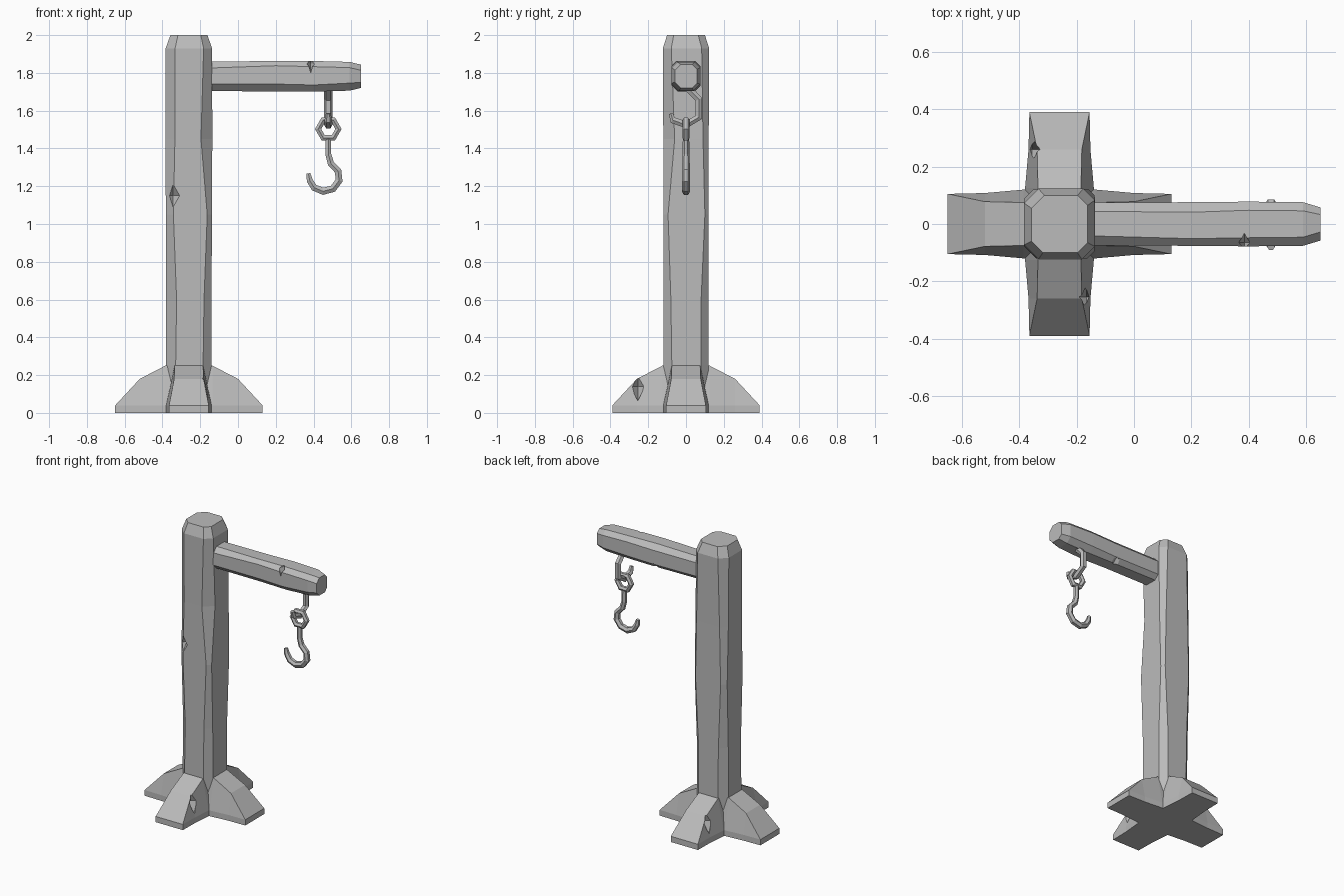
import bpy, bmesh
from math import cos, sin, pi
from mathutils import Vector

cube = bpy.data.objects.get("Cube")
if cube:
    bpy.data.objects.remove(cube, do_unlink=True)

grey = bpy.data.materials.new("plain grey")
grey.use_nodes = True
COLOUR = (0.5, 0.5, 0.5, 1)
grey.diffuse_color = COLOUR
grey.node_tree.nodes["Principled BSDF"].inputs["Base Color"].default_value = COLOUR

POST_X = -0.26


def finish(bm, name):
    bmesh.ops.remove_doubles(bm, verts=bm.verts, dist=0.0005)
    bmesh.ops.recalc_face_normals(bm, faces=bm.faces)
    mesh = bpy.data.meshes.new(name)
    bm.to_mesh(mesh)
    bm.free()
    mesh.materials.append(grey)
    obj = bpy.data.objects.new(name, mesh)
    bpy.context.collection.objects.link(obj)
    return obj


def loft(name, rings, closed=False):
    """Skin a list of equal-length point rings; cap the ends unless closed."""
    bm = bmesh.new()
    loops = [[bm.verts.new(p) for p in ring] for ring in rings]
    n = len(rings[0])
    pairs = list(zip(loops, loops[1:]))
    if closed:
        pairs.append((loops[-1], loops[0]))
    else:
        bm.faces.new(loops[0])
        bm.faces.new(loops[-1])
    for a, b in pairs:
        for i in range(n):
            j = (i + 1) % n
            bm.faces.new((a[i], a[j], b[j], b[i]))
    return finish(bm, name)


def octagon(hu, hv, cuts):
    """Rectangle with its four corners cut, each by its own amount."""
    a, b, c, d = cuts
    return [(-hu, -hv + a), (-hu + a, -hv), (hu - b, -hv), (hu, -hv + b),
            (hu, hv - c), (hu - c, hv), (-hu + d, hv), (-hu, hv - d)]


def chip(obj, centre, size):
    """Chop a small pointed dent out of an object."""
    bm = bmesh.new()
    for axis in range(3):
        for sign in (-1, 1):
            p = Vector(centre)
            p[axis] += sign * size[axis]
            bm.verts.new(p)
    bmesh.ops.convex_hull(bm, input=bm.verts)
    cutter = finish(bm, "chip_cutter")
    cutter.hide_render = True
    mod = obj.modifiers.new("chip", "BOOLEAN")
    mod.operation = "DIFFERENCE"
    mod.solver = "EXACT"
    mod.object = cutter
    graph = bpy.context.evaluated_depsgraph_get()
    mesh = bpy.data.meshes.new_from_object(obj.evaluated_get(graph))
    obj.modifiers.clear()
    obj.data = mesh
    bpy.data.objects.remove(cutter, do_unlink=True)


def bar(name, path, radii, place, closed=False):
    """Sweep a six-sided section along a flat path; place maps (u, v, w) to space."""
    pts = [Vector(p) for p in path]
    n = len(pts)
    rings = []
    for i, p in enumerate(pts):
        before = pts[i - 1] if closed or i else p
        after = pts[(i + 1) % n] if closed or i < n - 1 else p
        t = (after - before).normalized()
        side = Vector((-t.y, t.x))
        ring = []
        for k in range(6):
            a = k * pi / 3 + pi / 6
            q = p + side * radii[i] * cos(a)
            ring.append(place(q.x, q.y, radii[i] * sin(a)))
        rings.append(ring)
    return loft(name, rings, closed)


# Hewn upright post: height, half widths, corner cuts
post_levels = [
    (0.02, 0.12, 0.115, (0.05, 0.045, 0.04, 0.05)),
    (0.25, 0.12, 0.12, (0.05, 0.045, 0.04, 0.05)),
    (0.60, 0.12, 0.12, (0.055, 0.04, 0.04, 0.045)),
    (1.05, 0.122, 0.12, (0.04, 0.025, 0.02, 0.03)),
    (1.45, 0.124, 0.12, (0.05, 0.06, 0.03, 0.04)),
    (1.93, 0.123, 0.123, (0.05, 0.045, 0.04, 0.05)),
    (2.00, 0.098, 0.1, (0.04, 0.035, 0.035, 0.045)),
]
post = loft("post", [[(POST_X + u, v, z) for u, v in octagon(hx, hy, c)]
                     for z, hx, hy, c in post_levels])
chip(post, (-0.345, -0.125, 1.15), (0.04, 0.05, 0.07))

# Horizontal beam: position along x, half depth, half height, corner cuts
beam_levels = [
    (-0.20, 0.075, 0.077, (0.035, 0.03, 0.03, 0.035)),
    (0.20, 0.076, 0.081, (0.04, 0.03, 0.035, 0.025)),
    (0.40, 0.078, 0.081, (0.035, 0.035, 0.03, 0.03)),
    (0.59, 0.076, 0.076, (0.04, 0.035, 0.03, 0.03)),
    (0.65, 0.058, 0.062, (0.03, 0.025, 0.025, 0.03)),
]
beam = loft("beam", [[(x, u, 1.782 + v) for u, v in octagon(hy, hz, c)]
                     for x, hy, hz, c in beam_levels])
chip(beam, (0.385, -0.065, 1.85), (0.02, 0.04, 0.07))
chip(beam, (0.20, 0.07, 1.705), (0.05, 0.04, 0.035))

# Four sloped feet: distance out, lower half width, upper half width, top height
foot_levels = [
    (0.00, 0.12, 0.075, 0.25),
    (0.125, 0.12, 0.075, 0.25),
    (0.26, 0.108, 0.078, 0.18),
    (0.39, 0.105, 0.105, 0.04),
]
feet = {}
for name, (dx, dy) in {"right_foot": (-1, 0), "left_foot": (1, 0),
                       "front_foot": (0, -1), "back_foot": (0, 1)}.items():
    rings = []
    for out, low, up, top in foot_levels:
        section = [(-low, 0), (low, 0), (low, 0.04), (up, top), (-up, top), (-low, 0.04)]
        rings.append([(POST_X + dx * out - dy * w, dy * out + dx * w, z)
                      for w, z in section])
    feet[name] = loft(name, rings)
chip(feet["front_foot"], (-0.165, -0.255, 0.14), (0.05, 0.035, 0.09))
chip(feet["back_foot"], (-0.355, 0.26, 0.14), (0.05, 0.035, 0.09))

# Hanger hook under the beam, lying in the side plane
HOOK_X = 0.478
bar("hanger_hook",
    [(0.01, 1.72), (0.068, 1.66), (0.068, 1.565), (0, 1.525), (-0.07, 1.55), (-0.08, 1.585)],
    [0.022, 0.022, 0.022, 0.022, 0.02, 0.013],
    lambda u, v, w: (HOOK_X + w, u, v))

# Six-sided link ring
bar("link_ring",
    [(HOOK_X + 0.054 * cos(k * pi / 3), 1.503 + 0.054 * sin(k * pi / 3)) for k in range(6)],
    [0.019] * 6, lambda u, v, w: (u, w, v), closed=True)

# Large load hook
bar("load_hook",
    [(0.478, 1.455), (0.478, 1.37), (0.492, 1.32), (0.53, 1.28), (0.535, 1.23),
     (0.503, 1.187), (0.45, 1.173), (0.403, 1.193), (0.38, 1.23), (0.372, 1.268)],
    [0.017, 0.018, 0.02, 0.021, 0.022, 0.022, 0.022, 0.021, 0.019, 0.012],
    lambda u, v, w: (u, w, v))
